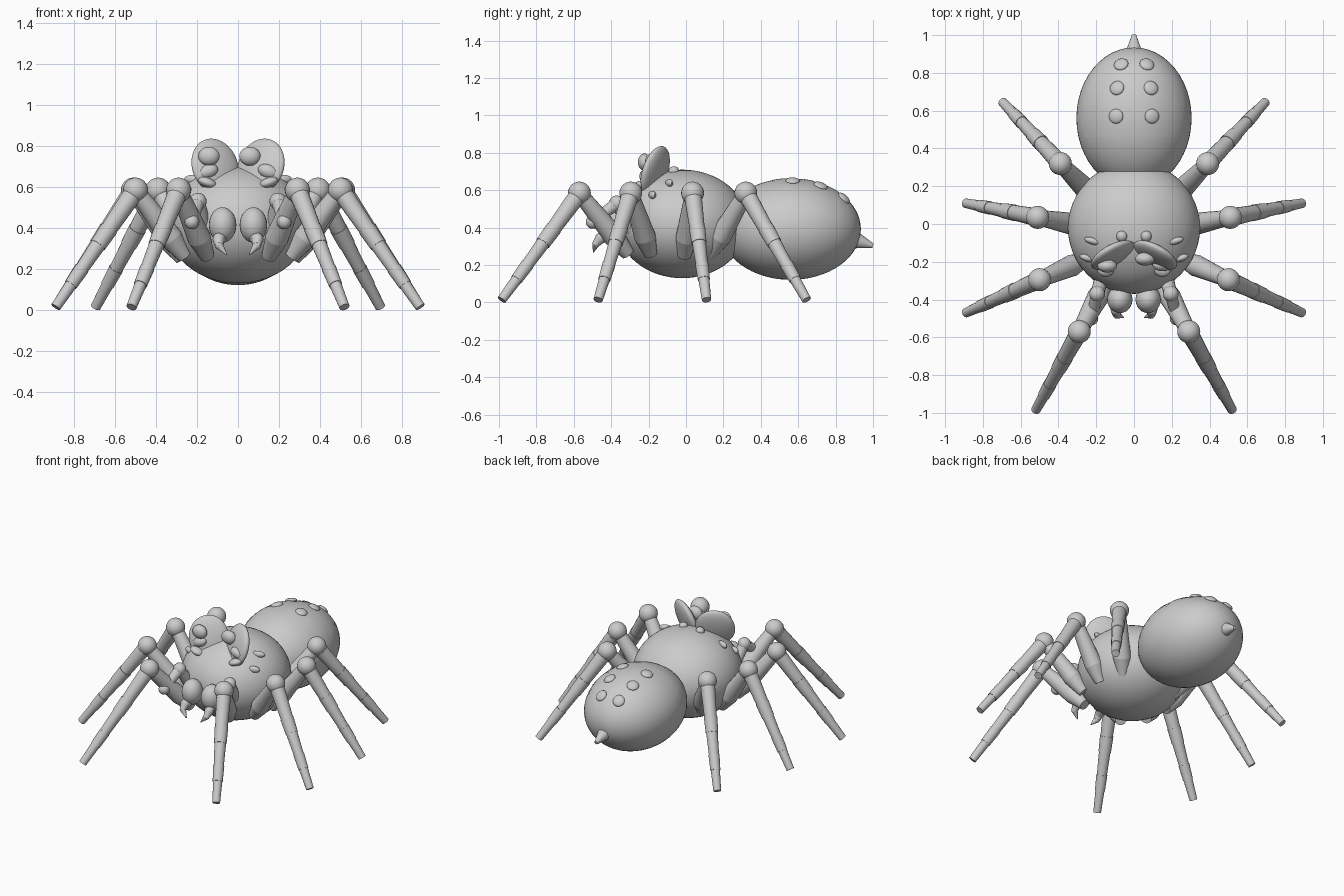
import bpy, bmesh, math
from mathutils import Vector, Matrix

if "Cube" in bpy.data.objects:
    bpy.data.objects.remove(bpy.data.objects["Cube"])

grey = bpy.data.materials.new("plain grey")
grey.diffuse_color = (0.6, 0.6, 0.6, 1)
grey.use_nodes = True
grey.node_tree.nodes["Principled BSDF"].inputs["Base Color"].default_value = grey.diffuse_color


def finish(name, bm):
    mesh = bpy.data.meshes.new(name)
    bmesh.ops.recalc_face_normals(bm, faces=bm.faces[:])
    bm.to_mesh(mesh)
    bm.free()
    ob = bpy.data.objects.new(name, mesh)
    bpy.context.collection.objects.link(ob)
    mesh.materials.append(grey)
    bpy.ops.object.select_all(action='DESELECT')
    ob.select_set(True)
    bpy.context.view_layer.objects.active = ob
    bpy.ops.object.shade_smooth_by_angle(angle=math.radians(35))
    return ob


def add_ball(bm, loc, radii, rot=None, seg=24):
    m = Matrix.LocRotScale(Vector(loc), rot, Vector(radii))
    bmesh.ops.create_uvsphere(bm, u_segments=seg, v_segments=seg * 2 // 3, radius=1, matrix=m)


def ball(name, loc, radii, rot=None, seg=24):
    bm = bmesh.new()
    add_ball(bm, loc, radii, rot, seg)
    return finish(name, bm)


def add_rod(bm, a, b, r1, r2, seg=20):
    a, b = Vector(a), Vector(b)
    d = b - a
    m = Matrix.Translation((a + b) / 2) @ d.to_track_quat('Z', 'Y').to_matrix().to_4x4()
    bmesh.ops.create_cone(bm, cap_ends=True, segments=seg, radius1=r1, radius2=r2,
                          depth=d.length, matrix=m)


def facing(normal):
    return Vector(normal).to_track_quat('Z', 'Y')


# Body
T, TR = Vector((0, -0.02, 0.42)), Vector((0.35, 0.35, 0.29))
A, AR = Vector((0, 0.56, 0.392)), Vector((0.305, 0.375, 0.271))
ball("thorax", T, TR, seg=48)
ball("abdomen", A, AR, seg=48)
bm = bmesh.new()
add_rod(bm, (0, 0.90, 0.335), (0, 1.0, 0.303), 0.048, 0.012)
finish("spinneret", bm)


def on_surface(c, r, x, y):
    """Point and normal on the upper side of an ellipsoid."""
    u, v = (x - c.x) / r.x, (y - c.y) / r.y
    w = math.sqrt(max(0, 1 - u * u - v * v))
    return Vector((x, y, c.z + w * r.z)), Vector((u / r.x, v / r.y, w / r.z)).normalized()


# Raised thin bands wrapping over the abdomen
for y0, y1 in ((0.46, 0.55), (0.63, 0.68), (0.76, 0.82)):
    bm = bmesh.new()
    rows = []
    for k in range(4):
        y = y0 + (y1 - y0) * k / 3
        s = math.sqrt(1 - ((y - A.y) / AR.y) ** 2) * 1.006
        lim = math.acos(min(0.9, 0.12 / (AR.z * s)))
        rows.append([bm.verts.new((AR.x * s * math.sin(t), y, A.z + AR.z * s * math.cos(t)))
                     for t in (lim * (i / 16 - 1) for i in range(33))])
    for p, q in zip(rows, rows[1:]):
        for i in range(32):
            bm.faces.new((p[i], p[i + 1], q[i + 1], q[i]))
    finish("abdomen_band", bm)

for side in (-1, 1):
    # Round spots on the abdomen
    for x, y in ((0.068, 0.845), (0.09, 0.72), (0.095, 0.57)):
        p, n = on_surface(A, AR, side * x, y)
        ball("abdomen_spot", p, (0.039, 0.039, 0.017), facing(n), 20)

    # Large tilted eye discs
    rot = (Matrix.Rotation(-0.5 * side, 3, 'Z') @ Matrix.Rotation(-0.3, 3, 'X')).to_quaternion()
    ball("eye_disc", (side * 0.112, -0.165, 0.70), (0.128, 0.04, 0.142), rot, 32)

    # Small eyes and brow bumps around the big eyes
    p, n = on_surface(T, TR, side * 0.065, -0.065)
    ball("back_eye", p, (0.029, 0.029, 0.025), facing(n), 16)
    for x, y, l in ((0.22, -0.09, 0.045), (0.25, -0.18, 0.04)):
        p, n = on_surface(T, TR, side * x, y)
        ball("side_eye", p, (l, 0.018, 0.022),
             Matrix.Rotation(side * 0.3, 3, 'Z').to_quaternion(), 16)
    tilt = Matrix.Rotation(-side * 0.35, 3, 'Y').to_quaternion()
    ball("lower_eye", (side * 0.15, -0.24, 0.622), (0.048, 0.04, 0.024), tilt, 16)
    ball("cheek_bump", (side * 0.15, -0.215, 0.675), (0.055, 0.035, 0.035),
         tilt.inverted(), 16)

    # Jaws with hooked fangs
    ball("jaw", (side * 0.075, -0.40, 0.415), (0.067, 0.072, 0.086))
    bm = bmesh.new()
    path = [(0.08, -0.41, 0.36), (0.094, -0.455, 0.345), (0.092, -0.48, 0.315), (0.055, -0.495, 0.27)]
    radii = (0.034, 0.03, 0.021, 0.003)
    path = [(side * x, y, z) for x, y, z in path]
    for i in range(3):
        add_rod(bm, path[i], path[i + 1], radii[i], radii[i + 1], 14)
        add_ball(bm, path[i], (radii[i],) * 3, seg=12)
    finish("fang", bm)

    # Feelers beside the jaws
    bm = bmesh.new()
    path = [(side * x, y, z) for x, y, z in
            ((0.16, -0.25, 0.34), (0.195, -0.37, 0.53), (0.225, -0.50, 0.43))]
    add_rod(bm, path[0], path[1], 0.042, 0.034)
    add_rod(bm, path[1], path[2], 0.034, 0.026)
    add_ball(bm, path[1], (0.042,) * 3, seg=16)
    add_ball(bm, path[2], (0.036,) * 3, seg=16)
    finish("feeler", bm)

    # Four legs: hip, knee, foot
    legs = [((0.15, -0.31, 0.26), (0.29, -0.57, 0.585), (0.52, -0.985, 0.014)),
            ((0.26, -0.19, 0.26), (0.50, -0.295, 0.585), (0.89, -0.47, 0.014)),
            ((0.27, -0.01, 0.25), (0.51, 0.035, 0.585), (0.89, 0.11, 0.014)),
            ((0.20, 0.13, 0.26), (0.39, 0.32, 0.585), (0.695, 0.645, 0.014))]
    for pts in legs:
        hip, knee, foot = (Vector((side * x, y, z)) for x, y, z in pts)
        bm = bmesh.new()
        mid = hip.lerp(knee, 0.28)
        add_rod(bm, hip, mid, 0.036, 0.058)
        add_rod(bm, mid, knee, 0.058, 0.04)
        finish("upper_leg", bm)
        ball("knee", knee, (0.061,) * 3)
        bm = bmesh.new()
        add_rod(bm, knee, foot, 0.048, 0.025)
        for t0, t1 in ((0.33, 0.47), (0.67, 0.81)):
            add_rod(bm, knee.lerp(foot, t0), knee.lerp(foot, t1),
                    0.051 - 0.023 * t0, 0.051 - 0.023 * t1)
        finish("lower_leg", bm)

# Pupils, both glancing to the same side
ball("pupil", (-0.142, -0.222, 0.75), (0.052, 0.035, 0.046))
ball("pupil", (0.058, -0.185, 0.75), (0.052, 0.035, 0.046))
